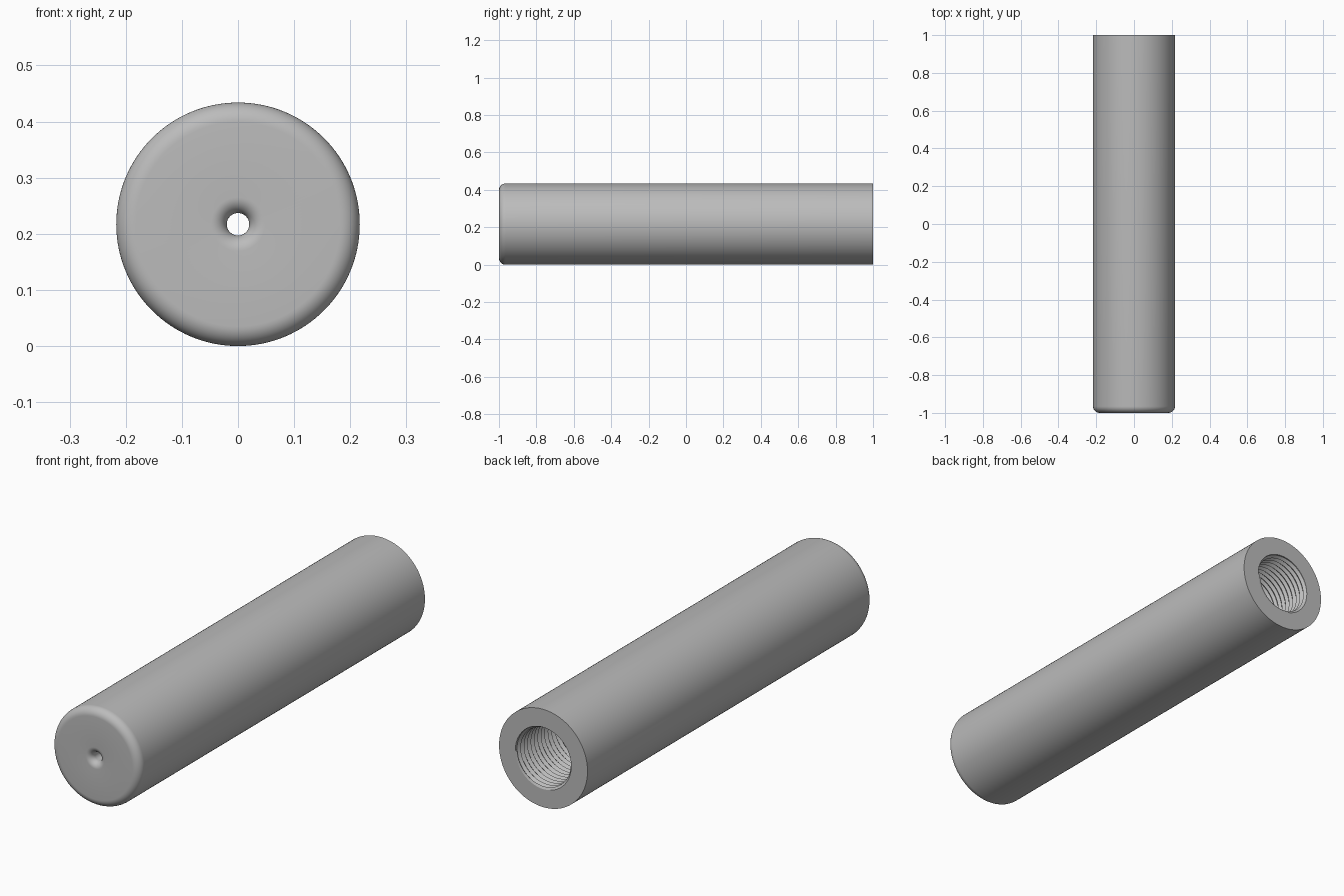
import bpy, bmesh, math

cube = bpy.data.objects.get("Cube")
if cube:
    bpy.data.objects.remove(cube, do_unlink=True)

SIDES = 128
RADIUS = 0.217
BORE = 0.137
HOLE = 0.02
THREAD_END = 0.1
PITCH = 0.024
DEPTH = 0.01

metal = bpy.data.materials.new("plain grey")
metal.use_nodes = True
GREY = (0.5, 0.5, 0.5, 1)
metal.diffuse_color = GREY
metal.node_tree.nodes["Principled BSDF"].inputs["Base Color"].default_value = GREY


def arc(radius_centre, y_centre, size, start, end, steps=10):
    """Points (radius, y) along a fillet."""
    angles = [math.radians(start + (end - start) * i / steps) for i in range(steps + 1)]
    return [(radius_centre + size * math.cos(a), y_centre + size * math.sin(a)) for a in angles]


def sweep(name, rows):
    """Surface from rows of functions giving (radius, y) at each turn fraction."""
    bm = bmesh.new()
    grid = []
    for row in rows:
        ring = []
        for i in range(SIDES + 1):
            t = i / SIDES
            r, y = row(t)
            a = 2 * math.pi * t
            ring.append(bm.verts.new((r * math.cos(a), y, RADIUS + r * math.sin(a))))
        grid.append(ring)
    for lower, upper in zip(grid, grid[1:]):
        for i in range(SIDES):
            bm.faces.new((lower[i], lower[i + 1], upper[i + 1], upper[i]))
    bmesh.ops.remove_doubles(bm, verts=bm.verts, dist=1e-5)
    mesh = bpy.data.meshes.new(name)
    bm.to_mesh(mesh)
    bm.free()
    mesh.materials.append(metal)
    obj = bpy.data.objects.new(name, mesh)
    bpy.context.collection.objects.link(obj)
    bpy.ops.object.select_all(action='DESELECT')
    obj.select_set(True)
    bpy.context.view_layer.objects.active = obj
    bpy.ops.object.shade_smooth_by_angle(angle=math.radians(35))
    return obj


# Tube body: rear rim, outer wall, rounded front, flared pinhole, plain bore
edge, flare = 0.035, 0.028
profile = [(BORE, 1), (RADIUS, 1)]
profile += arc(RADIUS - edge, -1 + edge, edge, 0, -90)
profile += arc(HOLE + flare, -1 + flare, flare, 270, 180)
profile += [(HOLE, -0.9), (BORE, -0.9), (BORE, THREAD_END)]
sweep("tube_body", [lambda t, p=p: p for p in reversed(profile)])


# Helical thread inside the rear of the bore
def thread_row(k):
    def row(t):
        y = THREAD_END + PITCH * (k / 2 - 1 + t)
        if y <= THREAD_END or y >= 1:
            return BORE, min(max(y, THREAD_END), 1)
        return BORE - DEPTH * (k % 2), y
    return row


turns = math.ceil((1 - THREAD_END) / PITCH) + 1
sweep("bore_thread", [thread_row(k) for k in range(2 * turns + 1)])
